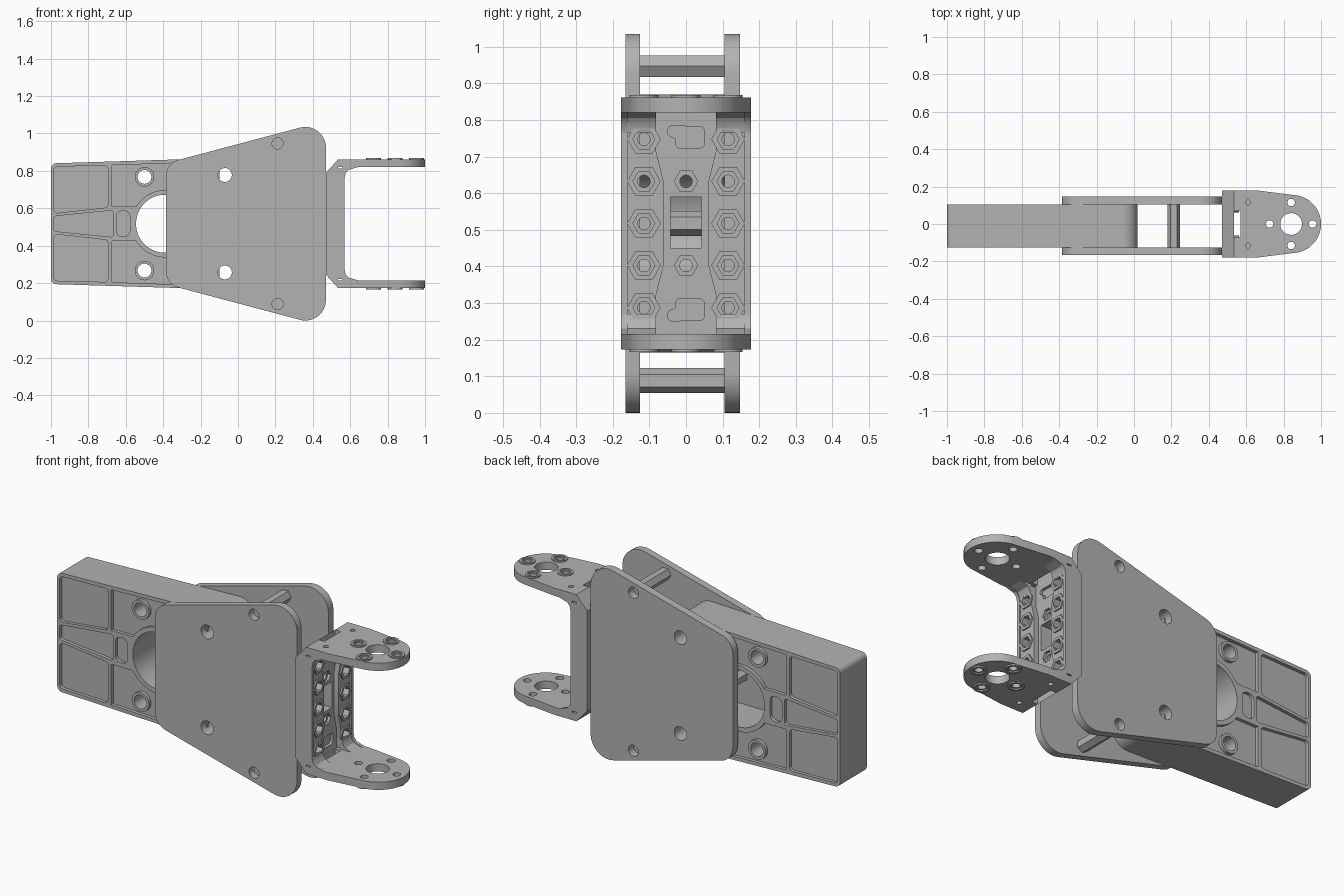
import bpy, bmesh
from math import sin, cos, pi, radians
from mathutils import Vector

if "Cube" in bpy.data.objects:
    bpy.data.objects.remove(bpy.data.objects["Cube"])

MID = 0.5175  # height of the symmetry plane

grey = bpy.data.materials.new("mid_grey")
grey.use_nodes = True
grey.diffuse_color = (0.45, 0.45, 0.45, 1)
grey.node_tree.nodes["Principled BSDF"].inputs["Base Color"].default_value = (0.45, 0.45, 0.45, 1)

# How a flat outline (u, v) and its thickness w map to x, y, z
AXES = {
    "xz": lambda u, v, w: (u, w, v),
    "yz": lambda u, v, w: (w, u, v),
    "xy": lambda u, v, w: (u, v, w),
}


def ring(u, v, r, n=40, turn=0.0):
    return [(u + r * cos(turn + 2 * pi * i / n), v + r * sin(turn + 2 * pi * i / n)) for i in range(n)]


def hexagon(u, v, r):
    return ring(u, v, r, 6)


def rounded(corners, steps=10):
    """Outline from (u, v, radius) corners, each replaced by a tangent arc."""
    out, n = [], len(corners)
    for i, (u, v, r) in enumerate(corners):
        p = Vector((u, v))
        if r == 0:
            out.append((u, v))
            continue
        a = (Vector(corners[i - 1][:2]) - p).normalized()
        b = (Vector(corners[(i + 1) % n][:2]) - p).normalized()
        half = a.angle(b) / 2
        centre = p + (a + b).normalized() * (r / sin(half))
        start = p + a * (r * cos(half) / sin(half)) - centre
        end = p + b * (r * cos(half) / sin(half)) - centre
        sweep = start.angle_signed(end)
        t0 = Vector((1, 0)).angle_signed(start)
        for k in range(steps + 1):
            t = -(t0 + sweep * k / steps)
            out.append((centre.x + r * cos(t), centre.y + r * sin(t)))
    return out


def box(u0, u1, v0, v1, r=0):
    return rounded([(u0, v0, r), (u1, v0, r), (u1, v1, r), (u0, v1, r)])


def flip(loop):
    return [(u, 2 * MID - v) for u, v in loop]


def both(*loops):
    return list(loops) + [flip(l) for l in loops]


def plate(name, axes, loops, lo, hi):
    """Extrude an outline with holes between lo and hi along the third axis."""
    curve = bpy.data.curves.new(name, "CURVE")
    curve.dimensions, curve.fill_mode, curve.extrude = "2D", "BOTH", (hi - lo) / 2
    for loop in loops:
        s = curve.splines.new("POLY")
        s.points.add(len(loop) - 1)
        for point, (u, v) in zip(s.points, loop):
            point.co = (u, v, 0, 1)
        s.use_cyclic_u = True
    ob = bpy.data.objects.new(name, curve)
    bpy.context.collection.objects.link(ob)
    bpy.ops.object.select_all(action="DESELECT")
    bpy.context.view_layer.objects.active = ob
    ob.select_set(True)
    bpy.ops.object.convert(target="MESH")
    ob = bpy.context.object
    bm = bmesh.new()
    bm.from_mesh(ob.data)
    for v in bm.verts:
        v.co = AXES[axes](v.co.x, v.co.y, v.co.z + (lo + hi) / 2)
    bmesh.ops.remove_doubles(bm, verts=bm.verts, dist=1e-5)
    bmesh.ops.recalc_face_normals(bm, faces=bm.faces)
    bm.to_mesh(ob.data)
    bm.free()
    ob.data.materials.clear()
    ob.data.materials.append(grey)
    bpy.ops.object.shade_smooth_by_angle(angle=radians(30))
    return ob


# Arm: forked block, open towards the bracket
arm_half = [(0.02, 0.672, 0), (0.02, 0.872, 0.08), (-1, 0.84, 0.03)]
slot = [(-0.545, 0.3625, 0.154), (-0.545, 0.6725, 0.154)]
lower = [(u, 2 * MID - v, r) for u, v, r in reversed(arm_half)]
arm = rounded(arm_half + lower + slot, 20)
bolts = both(ring(-0.5, 0.768, 0.037), ring(-0.07, 0.778, 0.037))
plate("arm_core", "xz", [arm] + bolts, -0.107, 0.087)

# Ribbed faces of the arm
outer_pocket = rounded([(-0.985, 0.573, 0.02), (-0.695, 0.605, 0.02), (-0.695, 0.829, 0.02), (-0.985, 0.822, 0.02)])
collar = [(-0.39 + 0.18 * cos(radians(a)), MID + 0.18 * sin(radians(a))) for a in range(90, 150, 5)]
bolt_pocket = collar + [(-0.544, 0.61), (-0.675, 0.61), (-0.675, 0.83), (-0.1, 0.85), (-0.1, 0.6975)]
wedge = rounded([(-0.985, MID - 0.04, 0.015), (-0.665, MID - 0.072, 0.015),
                 (-0.665, MID + 0.072, 0.015), (-0.985, MID + 0.04, 0.015)])
stub = box(-0.65, -0.578, MID - 0.068, MID + 0.068, 0.03)
skin = [arm, wedge, stub] + bolts + both(outer_pocket, bolt_pocket, ring(-0.5, 0.768, 0.052))
plate("arm_front_ribs", "xz", skin, -0.125, -0.107)
plate("arm_back_ribs", "xz", skin, 0.087, 0.105)

# Side plates
side = rounded([(0.47, 1.068, 0.11), (-0.385, 0.841, 0.09),
                (-0.385, 2 * MID - 0.841, 0.09), (0.47, 2 * MID - 1.068, 0.11)], 14)
side_loops = [side] + both(ring(-0.07, 0.778, 0.037), ring(0.212, 0.947, 0.03))
plate("front_side_plate", "xz", side_loops, -0.165, -0.125)
plate("back_side_plate", "xz", side_loops, 0.105, 0.148)

# Hexagonal spacers between the side plates
for name, x, z, turn in (("upper", 0.212, 0.947, 0), ("lower", 0.212, 0.088, pi / 6), ("middle", -0.25, MID, pi / 6)):
    plate(name + "_spacer", "xz", [ring(x, z, 0.034, 6, turn)], -0.125, 0.105)

# Bracket wall with a central channel
bolt_rows = [MID + 0.115 * k for k in range(-2, 3)]
window = box(-0.043, 0.043, 0.45, 0.59)
centre_rows = (bolt_rows[1], bolt_rows[3])
bores = [ring(y, z, 0.017, 24) for z in bolt_rows for y in (-0.115, 0.115)]
bores += [ring(0, z, 0.017, 24) for z in centre_rows]
wall = box(-0.178, 0.178, 0.245, 0.79)
plate("bracket_wall", "yz", [wall, window] + bores, 0.47, 0.52)
hook = rounded([(-0.05, 0.79, 0.012), (-0.05, 0.765, 0.01), (-0.028, 0.755, 0.008), (-0.028, 0.73, 0.01),
                (0.05, 0.73, 0.012), (0.05, 0.788, 0.012)], 5)
hook = [(u, v - 0.006) for u, v in hook]
plate("bracket_wall_face", "yz", [wall, window] + both(hook)
      + [hexagon(y, z, 0.032) for z in bolt_rows for y in (-0.115, 0.115)]
      + [hexagon(0, z, 0.032) for z in centre_rows], 0.52, 0.535)

# Bolt columns beside the channel, with raised hexagonal rims
for name, s in (("front", -1), ("back", 1)):
    column = [(s * y, z) for y, z in ((0.178, 0.222), (0.082, 0.222), (0.082, 0.32), (0.062, 0.4),
                                      (0.062, 0.635), (0.082, 0.715), (0.082, 0.813), (0.178, 0.813))]
    pockets = [hexagon(s * 0.115, z, 0.03) for z in bolt_rows]
    plate(name + "_bolt_column", "yz", [column] + pockets, 0.535, 0.562)
    for i, z in enumerate(bolt_rows):
        plate(f"{name}_bolt_rim_{i + 1}", "yz", [hexagon(s * 0.115, z, 0.046), hexagon(s * 0.115, z, 0.03)], 0.562, 0.57)
    rim = sorted((s * 0.16, s * 0.178))
    plate(name + "_bracket_rim", "xz", [box(0.562, 0.57, 0.222, 0.813)], *rim)
    # Fillets between wall and flanges
    fillet = [(0.56, 0.765), (0.57, 0.765), (0.575, 0.788), (0.59, 0.805), (0.64, 0.82), (0.56, 0.82)]
    for end, shape in (("upper", fillet), ("lower", flip(fillet))):
        plate(f"{name}_{end}_fillet", "xz", [shape], *sorted((s * 0.16, s * 0.178)))
        small = [(0.56 + (u - 0.56) * 0.8, v) for u, v in shape]
        plate(f"{name}_{end}_gusset", "xz", [small], *sorted((s * 0.082, s * 0.16)))

# Chamfered bracket corners
chamfer = [(0.47, 0.79), (0.535, 0.8617), (0.535, 0.79)]
plate("upper_bracket_corner", "xz", [chamfer], -0.178, 0.178)
plate("lower_bracket_corner", "xz", [flip(chamfer)], -0.178, 0.178)

# Bracket flanges with pivot hole and bolt bosses
tip = [(0.845 + 0.155 * cos(radians(a)), 0.155 * sin(radians(a))) for a in range(-80, 81, 8)]
flange = [(0.535, -0.178), (0.67, -0.178)] + tip + [(0.67, 0.178), (0.535, 0.178),
                                                   (0.535, 0.07), (0.57, 0.07), (0.57, -0.07), (0.535, -0.07)]
bosses = [(0.84, 0.115), (0.84, -0.115), (0.725, 0), (0.955, 0)]
holes = [ring(0.84, 0, 0.058)] + [ring(x, y, 0.02, 24) for x, y in bosses]
holes += [ring(0.61, y, 0.013, 20) for y in (-0.115, 0.115)]
for name, lo, hi, top in (("upper", 0.82, 0.862, 0.862), ("lower", 0.173, 0.215, 0.166)):
    plate(name + "_flange", "xy", [flange] + holes, lo, hi)
    for i, (x, y) in enumerate(bosses):
        plate(f"{name}_boss_{i + 1}", "xy", [ring(x, y, 0.04), ring(x, y, 0.028)], top, top + 0.007)
